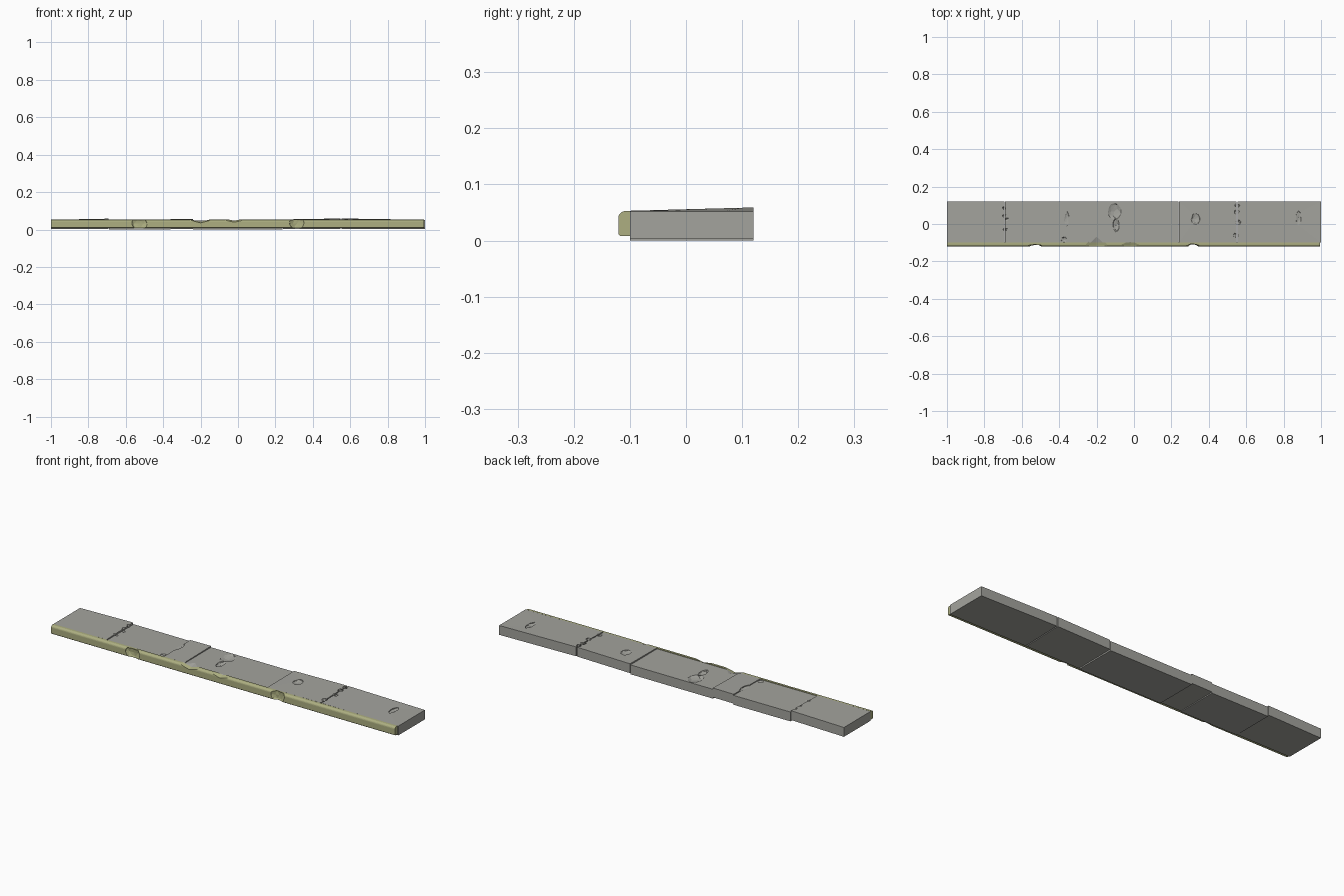
import bpy, bmesh, math, random
from mathutils import Vector

if "Cube" in bpy.data.objects:
    bpy.data.objects.remove(bpy.data.objects["Cube"])

random.seed(4)


def material(name, rgb):
    m = bpy.data.materials.new(name)
    m.diffuse_color = (*rgb, 1)
    m.use_nodes = True
    m.node_tree.nodes["Principled BSDF"].inputs["Base Color"].default_value = m.diffuse_color
    return m


CONCRETE = material("concrete", (0.37, 0.37, 0.34))
OLIVE = material("olive_edge", (0.42, 0.43, 0.22))


def add_object(name, bm, mat=None):
    bmesh.ops.recalc_face_normals(bm, faces=bm.faces)
    me = bpy.data.meshes.new(name)
    bm.to_mesh(me)
    bm.free()
    ob = bpy.data.objects.new(name, me)
    bpy.context.collection.objects.link(ob)
    if mat:
        me.materials.append(mat)
    return ob


def slab(name, x0, x1, left, right):
    """Concrete slab whose back corners are heaved by left / right."""
    bm = bmesh.new()
    bmesh.ops.create_cube(bm, size=1)
    for v in bm.verts:
        back = v.co.y > 0
        lift = (right if v.co.x > 0 else left)
        if lift > 0 and not back:
            lift *= 0.15
        v.co = Vector((x1 if v.co.x > 0 else x0,
                       0.12 if back else -0.1,
                       (0.052 if v.co.z > 0 else 0.003) + lift))
    return add_object(name, bm, CONCRETE)


def chip(x, y, z, sx, sy, sz, detail=2, rough=0.15):
    """Lumpy ball used to knock a pit or chip out of the step."""
    bm = bmesh.new()
    bmesh.ops.create_icosphere(bm, subdivisions=detail, radius=1)
    for v in bm.verts:
        k = 1 + random.uniform(-rough, rough)
        v.co = Vector((x + v.co.x * sx * k, y + v.co.y * sy * k, z + v.co.z * sz * k))
    ob = add_object("chip_cutter", bm)
    ob.hide_render = True
    return ob


def wedge(x0, x1, xm, depth, y1):
    """V-shaped break in the front top edge, tapering to a point at y1."""
    bm = bmesh.new()
    pts = [(x0, -0.13, 0.07), (x1, -0.13, 0.07), (x0, -0.13, 0.053), (x1, -0.13, 0.053),
           (xm, -0.13, depth), (xm, y1, 0.0535), (xm, y1, 0.07)]
    bmesh.ops.convex_hull(bm, input=[bm.verts.new(p) for p in pts])
    ob = add_object("wedge_cutter", bm)
    ob.hide_render = True
    return ob


# Heaved and sunken slabs
parts = [slab("slab_%d" % i, *s) for i, s in enumerate([
    (-1, -0.692, 0, 0.006), (-0.689, -0.36, -0.002, -0.003), (-0.36, -0.24, 0.003, 0.004),
    (-0.24, 0.238, -0.003, -0.003), (0.241, 0.549, 0.002, 0.007), (0.554, 1, 0.007, 0)])]

# Rounded olive nosing along the front
bm = bmesh.new()
profile = [(-0.1, 0.008), (-0.117, 0.008), (-0.1205, 0.011)]
profile += [(-0.1085 - 0.012 * math.cos(a), 0.0405 + 0.012 * math.sin(a))
            for a in [math.radians(18 * i) for i in range(6)]] + [(-0.1, 0.0525)]
face = bm.faces.new([bm.verts.new((-1, y, z)) for y, z in profile])
ext = bmesh.ops.extrude_face_region(bm, geom=[face])
for v in ext["geom"]:
    if isinstance(v, bmesh.types.BMVert):
        v.co.x = 0.995
parts.append(add_object("edge_nosing", bm, OLIVE))

# Chips through the nosing
cutters = [chip(-0.53, -0.122, 0.032, 0.042, 0.017, 0.034),
           chip(0.315, -0.122, 0.032, 0.042, 0.018, 0.034),
           wedge(-0.28, -0.12, -0.2, 0.033, -0.05),
           wedge(-0.11, 0.07, -0.02, 0.035, -0.085)]
# Surface pits
for x, y, z, sx, sy in [(-0.36, 0.03, 0.054, 0.015, 0.04), (-0.105, 0.067, 0.049, 0.033, 0.042),
                        (-0.097, -0.008, 0.049, 0.017, 0.035), (0.33, 0.027, 0.056, 0.026, 0.03),
                        (0.88, 0.033, 0.053, 0.015, 0.04), (-0.375, -0.083, 0.051, 0.016, 0.015)]:
    cutters.append(chip(x, y, z, sx, sy, 0.009))
# Crumbled spots along the two open cracks
for cx, ys in [(-0.69, (0.085, 0.045, 0.025, -0.03)), (0.551, (0.1, 0.065, 0.01, -0.06))]:
    for y in ys:
        cutters.append(chip(cx + random.uniform(-0.006, 0.01), y, 0.055,
                            random.uniform(0.008, 0.018), random.uniform(0.008, 0.016),
                            0.009, 1, 0.25))


def bounds(ob):
    c = [v.co for v in ob.data.vertices]
    return [(min(p[i] for p in c), max(p[i] for p in c)) for i in range(3)]


# Cut every part with the chips that reach it, then drop the cutters
for ob in parts:
    b = bounds(ob)
    for c in cutters:
        if all(p[0] < q[1] and q[0] < p[1] for p, q in zip(b, bounds(c))):
            m = ob.modifiers.new("chip", 'BOOLEAN')
            m.operation, m.solver, m.object = 'DIFFERENCE', 'EXACT', c
    dg = bpy.context.evaluated_depsgraph_get()
    dg.update()
    me = bpy.data.meshes.new_from_object(ob.evaluated_get(dg))
    ob.modifiers.clear()
    ob.data = me
for c in cutters:
    bpy.data.objects.remove(c)
